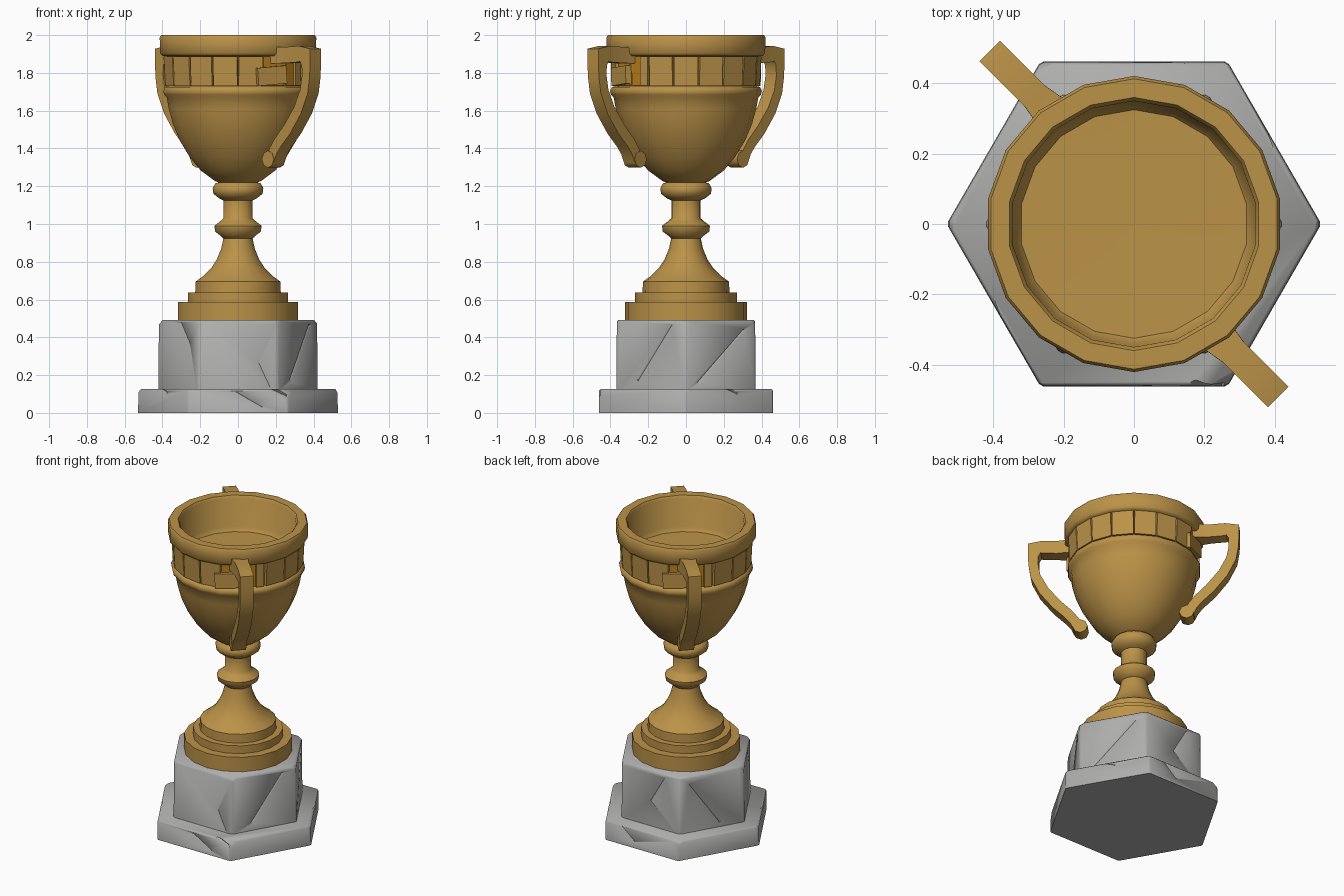
import bpy, bmesh, math
from mathutils import Vector, Matrix

if "Cube" in bpy.data.objects:
    bpy.data.objects.remove(bpy.data.objects["Cube"])


def material(name, rgb):
    m = bpy.data.materials.new(name)
    m.diffuse_color = (*rgb, 1)
    m.use_nodes = True
    m.node_tree.nodes["Principled BSDF"].inputs["Base Color"].default_value = m.diffuse_color
    return m


GOLD = material("gold", (0.50, 0.29, 0.065))
STONE = material("grey stone", (0.42, 0.42, 0.415))
ORANGE = material("deep orange gold", (0.52, 0.22, 0.01))


def finish(bm, name, mat, smooth=None):
    bmesh.ops.recalc_face_normals(bm, faces=bm.faces)
    me = bpy.data.meshes.new(name)
    bm.to_mesh(me)
    bm.free()
    me.materials.append(mat)
    ob = bpy.data.objects.new(name, me)
    bpy.context.collection.objects.link(ob)
    bpy.ops.object.select_all(action='DESELECT')
    ob.select_set(True)
    bpy.context.view_layer.objects.active = ob
    if smooth:
        bpy.ops.object.shade_smooth_by_angle(angle=math.radians(smooth))
    return ob


def lathe(name, profile, mat, sides=18, smooth=50):
    """Spin (radius, z) points; the end points are closed with caps."""
    bm = bmesh.new()
    rings = []
    for r, z in profile:
        rings.append([bm.verts.new((r * math.cos(a), r * math.sin(a), z))
                      for a in (math.radians(10) + math.tau * i / sides for i in range(sides))])
    for a, b in zip(rings, rings[1:]):
        for i in range(sides):
            j = (i + 1) % sides
            bm.faces.new((a[i], a[j], b[j], b[i]))
    bm.faces.new(rings[0])
    bm.faces.new(rings[-1])
    return finish(bm, name, mat, smooth)


def box(bm, size, matrix):
    bmesh.ops.create_cube(bm, size=1, matrix=matrix @ Matrix.Diagonal((*size, 1)))


def around(deg, r, z):
    """Frame whose x axis points outward at the given azimuth."""
    return Matrix.Rotation(math.radians(deg), 4, 'Z') @ Matrix.Translation((r, 0, z))


def stone_hex(name, r, z0, z1, chips, cracks):
    bm = bmesh.new()
    bmesh.ops.create_cone(bm, cap_ends=True, segments=6, radius1=r, radius2=r * 0.995, depth=z1 - z0,
                          matrix=Matrix.Translation((0, 0, (z0 + z1) / 2)))
    # put one corner on the x axis
    v = max(bm.verts, key=lambda q: q.co.x)
    turn = math.atan2(v.co.y, v.co.x)
    bmesh.ops.rotate(bm, verts=bm.verts, matrix=Matrix.Rotation(-turn, 3, 'Z'))
    edges = [e for e in bm.edges if any(q.co.z > z1 - 0.001 for q in e.verts)]
    bmesh.ops.bevel(bm, geom=edges, offset=0.008, segments=1, affect='EDGES')
    # chipped corners and edges: azimuth, radius, height, tilt
    for az, rad, z, tilt in chips:
        a, t = math.radians(az), math.radians(tilt)
        n = Vector((math.cos(a) * math.cos(t), math.sin(a) * math.cos(t), math.sin(t)))
        co = Vector((rad * math.cos(a), rad * math.sin(a), z))
        cut = bmesh.ops.bisect_plane(bm, geom=bm.verts[:] + bm.edges[:] + bm.faces[:],
                                     plane_co=co, plane_no=n, clear_outer=True)
        edges = [e for e in cut['geom_cut'] if isinstance(e, bmesh.types.BMEdge)]
        bmesh.ops.holes_fill(bm, edges=edges, sides=0)
    ob = finish(bm, name, STONE)
    # cracks: azimuth, sideways shift, height, lean, length, width
    bm = bmesh.new()
    for az, side, z, lean, length, width in cracks:
        m = (around(az, r * 0.866 + width * 0.25, z) @ Matrix.Translation((0, side, 0)) @
             Matrix.Rotation(math.radians(lean), 4, 'X') @ Matrix.Rotation(math.pi / 4, 4, 'Z'))
        box(bm, (width, width, length), m)
    cutter = finish(bm, name + "_crack_cutter", STONE)
    cutter.hide_render = True
    mod = ob.modifiers.new("cracks", 'BOOLEAN')
    mod.operation, mod.object, mod.solver = 'DIFFERENCE', cutter, 'EXACT'
    bpy.context.view_layer.objects.active = ob
    bpy.ops.object.modifier_apply(modifier=mod.name)
    bpy.data.objects.remove(cutter)
    ob.select_set(True)
    bpy.ops.object.shade_smooth_by_angle(angle=math.radians(50))
    return ob


# Stone plinth and block
stone_hex("stone_plinth", 0.533, 0, 0.126,
          [(-62, 0.515, 0.105, 30), (180, 0.522, 0.115, 40), (0, 0.525, 0.11, 30), (118, 0.52, 0.11, 35)],
          [(-90, 0.06, 0.07, 60, 0.16, 0.016), (-90, 0.21, 0.11, 65, 0.10, 0.04), (30, 0.0, 0.12, 70, 0.10, 0.025),
           (-150, 0.0, 0.12, 70, 0.09, 0.025), (90, -0.1, 0.08, 50, 0.12, 0.012)])
stone_hex("stone_block", 0.425, 0.12, 0.492,
          [(0, 0.417, 0.475, 40), (60, 0.415, 0.475, 35), (-120, 0.415, 0.475, 30),
           (-60, 0.415, 0.475, 30), (180, 0.413, 0.475, 40)],
          [(-30, 0.02, 0.32, -35, 0.36, 0.02), (30, 0.0, 0.30, -45, 0.40, 0.018),
           (-150, 0.08, 0.42, 40, 0.15, 0.010), (90, 0.05, 0.38, -30, 0.2, 0.010),
           (150, -0.05, 0.3, 35, 0.35, 0.016), (-90, 0.14, 0.2, 25, 0.14, 0.006)])

# Stepped foot, stem with two rings
lathe("stepped_foot", [(0.323, 0.485), (0.323, 0.587), (0.27, 0.587), (0.27, 0.638),
                       (0.23, 0.638), (0.228, 0.695), (0.19, 0.722), (0.145, 0.765), (0.115, 0.81),
                       (0.09, 0.87), (0.075, 0.94)], GOLD)
lathe("stem", [(0.076, 0.92), (0.09, 0.935), (0.123, 0.96), (0.127, 0.99), (0.095, 1.015), (0.078, 1.03),
               (0.078, 1.125), (0.1, 1.135), (0.132, 1.16), (0.136, 1.19), (0.122, 1.215),
               (0.1, 1.222)], GOLD)

# Bowl, bead, recessed band, rim and shallow inside
lathe("cup_bowl", [(0.09, 1.215), (0.125, 1.228), (0.20, 1.283), (0.258, 1.352), (0.312, 1.44), (0.35, 1.53),
                   (0.372, 1.61), (0.383, 1.67), (0.397, 1.685), (0.402, 1.705), (0.392, 1.725),
                   (0.373, 1.73), (0.380, 1.888), (0.405, 1.889), (0.419, 1.905), (0.421, 1.988),
                   (0.413, 2.0), (0.36, 2.0), (0.350, 1.985), (0.344, 1.80), (0.325, 1.775),
                   (0.0005, 1.77)], GOLD)

# Raised panels round the band, leaving out those behind the handles
bm = bmesh.new()
for i in range(18):
    az = 20 * i
    if az in (120, 140, 300, 320):
        continue
    box(bm, (0.03, 0.129, 0.155), around(az, 0.375, 1.810) @ Matrix.Rotation(math.radians(3), 4, 'Y'))
for az in (132, 312):
    box(bm, (0.03, 0.05, 0.155), around(az + 13, 0.375, 1.810))
finish(bm, "band_panels", GOLD)

# Loose panels and dark gaps beside the handles
bm_p, bm_g = bmesh.new(), bmesh.new()
for turn in (0, 180):
    box(bm_p, (0.03, 0.17, 0.095), around(turn - 63, 0.387, 1.785) @ Matrix.Rotation(0.08, 4, 'X'))
    box(bm_g, (0.008, 0.08, 0.15), around(turn - 42, 0.374, 1.808))
    box(bm_g, (0.008, 0.125, 0.15), around(turn - 60, 0.374, 1.808))
finish(bm_p, "loose_panels", GOLD)
finish(bm_g, "band_gaps", ORANGE)

# Handles: rectangular bar swept along a path of (outward, height, thickness)
PATH = [(0.35, 1.893, 0.09), (0.46, 1.895, 0.085), (0.555, 1.9, 0.085), (0.6, 1.895, 0.1), (0.607, 1.84, 0.062),
        (0.606, 1.78, 0.058), (0.592, 1.70, 0.06), (0.543, 1.60, 0.062), (0.465, 1.50, 0.064),
        (0.395, 1.43, 0.062), (0.36, 1.385, 0.06), (0.34, 1.34, 0.06)]


def handle(name, turn):
    bm = bmesh.new()
    rings = []
    for i, (u, z, t) in enumerate(PATH):
        a, b = PATH[max(i - 1, 0)], PATH[min(i + 1, len(PATH) - 1)]
        d = Vector((b[0] - a[0], 0, b[1] - a[1])).normalized()
        n = Vector((-d.z, 0, d.x)) * t / 2
        w = 0.06 if i == 0 else 0.041
        c = Vector((u, -0.058, z))
        rings.append([bm.verts.new(c + n * s + Vector((0, w * q, 0)))
                      for s, q in ((1, 1), (1, -1), (-1, -1), (-1, 1))])
    for a, b in zip(rings, rings[1:]):
        for i in range(4):
            j = (i + 1) % 4
            bm.faces.new((a[i], a[j], b[j], b[i]))
    bm.faces.new(rings[0])
    bm.faces.new(rings[-1])
    bmesh.ops.bevel(bm, geom=[e for e in bm.edges if e.calc_face_angle(0) > 1.2], offset=0.006,
                    segments=1, affect='EDGES')
    # curled end
    bmesh.ops.create_cone(bm, cap_ends=True, segments=8, radius1=0.045, radius2=0.045, depth=0.088,
                          matrix=Matrix.Translation((0.325, -0.058, 1.343)) @
                          Matrix.Rotation(math.pi / 2, 4, 'X'))
    bmesh.ops.rotate(bm, verts=bm.verts, matrix=Matrix.Rotation(math.radians(turn - 45), 3, 'Z'))
    finish(bm, name, GOLD, 50)


handle("front_handle", 0)
handle("back_handle", 180)
